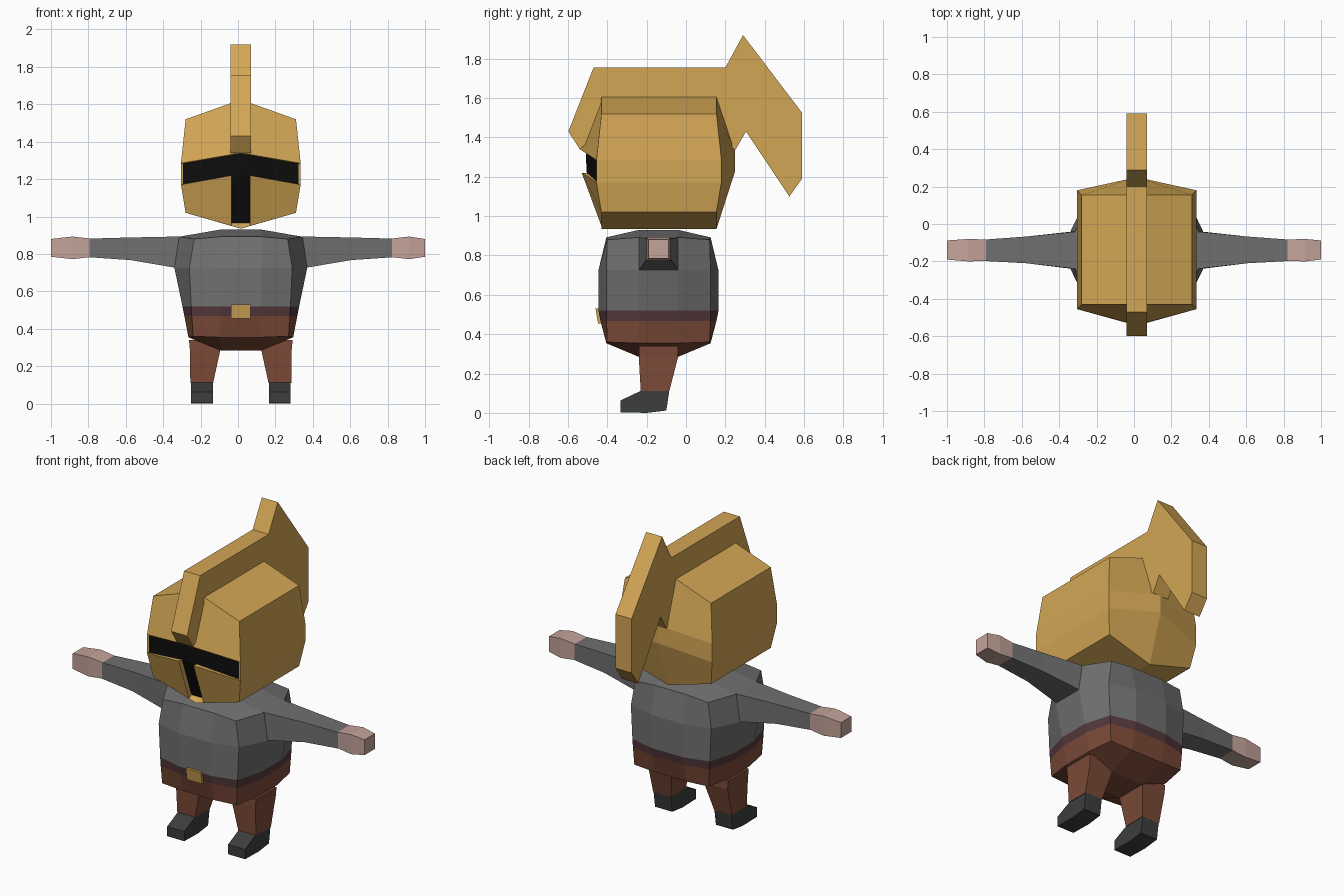
import bpy, bmesh

if "Cube" in bpy.data.objects:
    bpy.data.objects.remove(bpy.data.objects["Cube"])

CX = 0.015   # symmetry plane of the figure
CY = -0.14   # body depth centre

COLORS = {
    "gold": (0.65, 0.38, 0.09), "black": (0.004, 0.004, 0.004),
    "wool": (0.16, 0.16, 0.16), "belt": (0.09, 0.04, 0.045),
    "brown": (0.2, 0.07, 0.04), "boot": (0.045, 0.048, 0.048),
    "skin": (0.55, 0.37, 0.32),
}
MATS = {}
for key, rgb in COLORS.items():
    MATS[key] = bpy.data.materials.new(key)
    MATS[key].diffuse_color = (*rgb, 1)


def build(name, polys, color):
    """Object from a list of polygons (each a list of points), welded together."""
    bm = bmesh.new()
    for poly in polys:
        bm.faces.new([bm.verts.new(p) for p in poly])
    bmesh.ops.remove_doubles(bm, verts=bm.verts, dist=0.0005)
    bmesh.ops.recalc_face_normals(bm, faces=bm.faces)
    me = bpy.data.meshes.new(name)
    bm.to_mesh(me)
    bm.free()
    me.materials.append(MATS[color])
    ob = bpy.data.objects.new(name, me)
    ob.location.x = CX
    bpy.context.collection.objects.link(ob)
    return ob


def loft(rings, caps=True):
    """Polygons joining successive rings of equal length."""
    n = len(rings[0])
    polys = [[a[i], a[(i + 1) % n], b[(i + 1) % n], b[i]]
             for a, b in zip(rings, rings[1:]) for i in range(n)]
    return polys + ([rings[0], rings[-1]] if caps else [])


def mirrored(polys):
    return polys + [[(-x, y, z) for x, y, z in p] for p in polys]


def slab(profile, x0, x1):
    """Side profile (y, z) extruded across x."""
    return loft([[(x, y, z) for y, z in profile] for x in (x0, x1)])


# Body: bulged box, 3 columns per side
def body_ring(z, cx, cy, my, sx, dz=0.0):
    quarter = [(-cx, -cy, z), (-0.11, -my, z + dz), (0.11, -my, z + dz),
               (cx, -cy, z), (sx, -0.1, z + dz), (sx, 0.1, z + dz)]
    full = quarter + [(-x, -y, h) for x, y, h in quarter]
    return [(x, y + CY, h) for x, y, h in full]


def body_cap(ring, z):
    inner = [(x, y + CY, z) for x, y in
             ((-0.11, -0.1), (0.11, -0.1), (0.11, 0.1), (-0.11, 0.1))]
    polys = [inner]
    for k in range(4):
        r = [ring[(3 * k + j) % 12] for j in (-1, 0, 1, 2)]
        polys += [[r[0], r[1], r[2], inner[k]],
                  [r[2], r[3], inner[(k + 1) % 4], inner[k]]]
    return polys


shoulder = body_ring(0.88, 0.25, 0.26, 0.265, 0.33, 0.012)
chest = body_ring(0.725, 0.275, 0.265, 0.305, 0.355)
waist = body_ring(0.52, 0.265, 0.265, 0.305, 0.312)
hip = body_ring(0.468, 0.262, 0.264, 0.295, 0.302)
seat = body_ring(0.36, 0.255, 0.26, 0.265, 0.28, -0.006)

build("tunic", loft([waist, chest, shoulder], False) + body_cap(shoulder, 0.93), "wool")
build("belt", loft([hip, waist], False), "belt")
build("trousers", loft([seat, hip], False) + body_cap(seat, 0.285), "brown")
build("buckle", slab([(-0.46, 0.53), (-0.43, 0.53), (-0.43, 0.455), (-0.447, 0.455)],
                     -0.052, 0.052), "gold")


# Limbs
def leg_ring(s, z, x0, x1, y0, y1):
    return [(s * x0, y0, z), (s * x1, y0, z), (s * x1, y1, z), (s * x0, y1, z)]


def arm_ring(s, x, y0, y1, z0, z1, lean=0.0):
    return [(s * (x + lean), y0, z0), (s * (x + lean), y1, z0),
            (s * x, y1, z1), (s * x, y0, z1)]


for s, side in ((1, "right"), (-1, "left")):
    build(side + "_leg", loft([leg_ring(s, 0.34, 0.105, 0.277, -0.24, -0.04),
                               leg_ring(s, 0.285, 0.11, 0.272, -0.24, -0.04),
                               leg_ring(s, 0.11, 0.148, 0.27, -0.23, -0.085)]), "brown")
    build(side + "_boot", slab([(-0.23, 0.112), (-0.085, 0.112), (-0.1, 0.012),
                                (-0.2, 0.0), (-0.333, 0.003), (-0.333, 0.063)],
                               s * 0.15, s * 0.267), "boot")
    build(side + "_arm", loft([arm_ring(s, 0.3, -0.24, -0.04, 0.725, 0.893, 0.04),
                               arm_ring(s, 0.34, -0.238, -0.042, 0.728, 0.893, 0.02),
                               arm_ring(s, 0.59, -0.21, -0.067, 0.767, 0.888),
                               arm_ring(s, 0.808, -0.198, -0.083, 0.782, 0.882)]), "wool")
    build(side + "_hand", loft([arm_ring(s, 0.805, -0.197, -0.083, 0.783, 0.882),
                                arm_ring(s, 0.9, -0.2, -0.08, 0.772, 0.893),
                                arm_ring(s, 1 - s * CX, -0.19, -0.088, 0.785, 0.88)]), "skin")


# Helmet: four half rows (front centre, front side, back side, back centre)
def helm_row(x, y0, y1, yc0, yc1, zs, zc):
    return [(0, yc0, zc), (x, y0, zs), (x, y1, zs), (0, yc1, zc)]


rows = [helm_row(0.295, -0.43, 0.155, -0.43, 0.155, 1.52, 1.625),
        helm_row(0.32, -0.455, 0.18, -0.54, 0.25, 1.285, 1.34),
        helm_row(0.32, -0.455, 0.18, -0.54, 0.25, 1.17, 1.23),
        helm_row(0.295, -0.43, 0.155, -0.43, 0.155, 1.02, 0.935)]
half = [rows[0], rows[3]]
for a, b in zip(rows, rows[1:]):
    half += [[a[i], a[i + 1], b[i + 1], b[i]] for i in (1, 2)]

# Recessed T-shaped eye slit with gold edges
c_top, c_low = (0.05, -0.53, 1.22), (0.05, -0.43, 0.95)
brow, s2, s3 = rows[1][0], rows[1][1], rows[2][1]
v = [(0, -0.51, 1.335), (0.308, -0.452, 1.282), (0.308, -0.452, 1.175),
     (0.05, -0.497, 1.217), (0.05, -0.405, 0.965), (0, -0.405, 0.965), (0, -0.505, 1.222)]
half += [[rows[0][0], rows[0][1], s2, brow],
         [c_top, s3, rows[3][1], c_low],
         [brow, s2, v[1], v[0]], [s2, s3, v[2], v[1]],
         [c_top, s3, v[2], v[3]], [c_top, v[3], v[4], c_low],
         [c_low, v[4], v[5], rows[3][0]]]
build("helmet", mirrored(half), "gold")
build("eye_slit", mirrored([[v[0], v[1], v[2], v[3], v[6]], [v[6], v[3], v[4], v[5]]]), "black")

# Crest with swept-back plume
build("crest", slab([(-0.54, 1.34), (-0.598, 1.43), (-0.47, 1.755), (0.2, 1.755),
                     (0.29, 1.92), (0.59, 1.525), (0.59, 1.19), (0.525, 1.1),
                     (0.305, 1.43), (0.25, 1.335), (0.1, 1.45), (-0.4, 1.45)],
                    -0.055, 0.055), "gold")

for m in bpy.data.materials:
    if m.users and not m.is_grease_pencil:
        m.use_nodes = True
        m.node_tree.nodes["Principled BSDF"].inputs["Base Color"].default_value = m.diffuse_color
